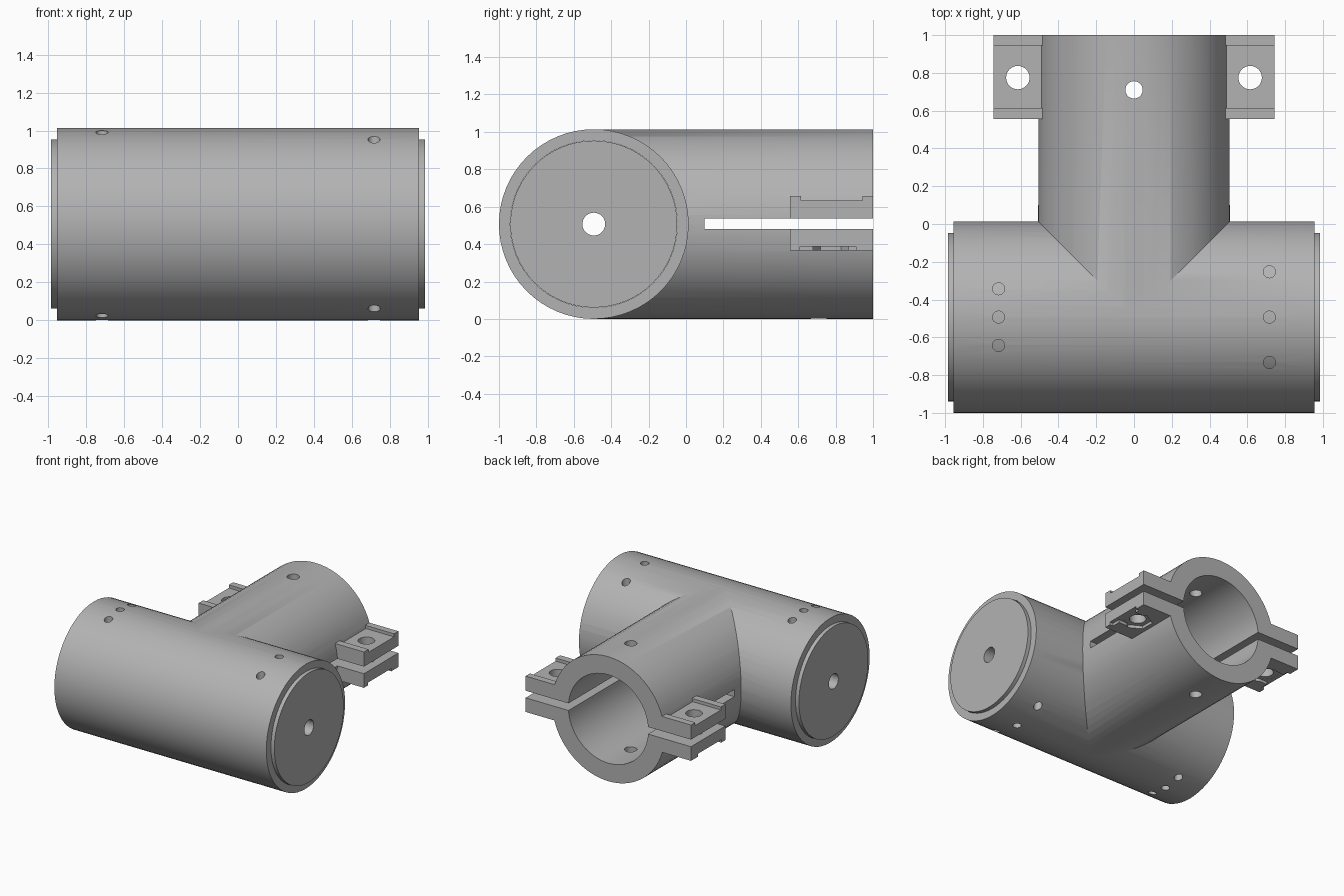
import bpy
import math
from mathutils import Vector

if "Cube" in bpy.data.objects:
    bpy.data.objects.remove(bpy.data.objects["Cube"], do_unlink=True)

R = 0.507          # outer radius of both tubes
CY, CZ = -0.493, 0.507
ROT = {"x": (0, math.pi / 2, 0), "y": (math.pi / 2, 0, 0), "z": (0, 0, 0)}

grey = bpy.data.materials.new("plain grey")
grey.use_nodes = True
grey.diffuse_color = (0.45, 0.45, 0.45, 1)
grey.node_tree.nodes["Principled BSDF"].inputs["Base Color"].default_value = (0.45, 0.45, 0.45, 1)


def finish(name):
    ob = bpy.context.object
    ob.name = name
    bpy.ops.object.transform_apply(location=True, rotation=True, scale=True)
    ob.data.materials.append(grey)
    return ob


def rod(name, axis, radius, start, end, sides=64):
    """Cylinder between two points lying along one axis."""
    a, b = Vector(start), Vector(end)
    bpy.ops.mesh.primitive_cylinder_add(vertices=sides, radius=radius, depth=(b - a).length,
                                        location=(a + b) / 2, rotation=ROT[axis])
    return finish(name)


def box(name, x, y, z):
    """Box from ranges on each axis."""
    bpy.ops.mesh.primitive_cube_add(size=1, location=[sum(r) / 2 for r in (x, y, z)])
    bpy.context.object.scale = [abs(r[1] - r[0]) for r in (x, y, z)]
    return finish(name)


def combine(target, tool, operation):
    mod = target.modifiers.new("join", "BOOLEAN")
    mod.operation = operation
    mod.solver = "EXACT"
    mod.object = tool
    bpy.context.view_layer.objects.active = target
    bpy.ops.object.modifier_apply(modifier=mod.name)
    bpy.data.objects.remove(tool, do_unlink=True)


def cut(target, tool):
    combine(target, tool, "DIFFERENCE")


def smooth(ob):
    bpy.ops.object.select_all(action="DESELECT")
    ob.select_set(True)
    bpy.context.view_layer.objects.active = ob
    bpy.ops.object.shade_smooth_by_angle(angle=math.radians(30))


# Crossing tubes
body = rod("tee_body", "x", R, (-0.955, CY, CZ), (0.955, CY, CZ))
combine(body, rod("branch", "y", R, (0, CY, CZ), (0, 1, CZ)), "UNION")

# Clamp lugs with a shallow channel on top and a nut seat underneath
for s in (-1, 1):
    lug = box("lug", (s * 0.40, s * 0.745), (0.557, 1.0), (0.365, 0.657))
    cut(lug, box("channel", (s * 0.3, s * 0.8), (0.615, 0.945), (0.632, 0.7)))
    cut(lug, box("outer_step", (s * 0.715, s * 0.8), (0.61, 0.91), (0.3, 0.388)))
    cut(lug, box("nut_slot", (s * 0.615, s * 0.8), (0.68, 0.87), (0.3, 0.388)))
    cut(lug, rod("nut_seat", "z", 0.11, (s * 0.615, 0.775, 0.3), (s * 0.615, 0.775, 0.389), 6))
    cut(lug, rod("bolt_hole", "z", 0.062, (s * 0.615, 0.775, 0), (s * 0.615, 0.775, 1), 32))
    combine(body, lug, "UNION")

# Hollow insides, clamp slit and branch pin hole
cut(body, rod("main_bore", "x", 0.447, (-1.2, CY, CZ), (1.2, CY, CZ)))
cut(body, rod("branch_bore", "y", 0.36, (0, 0.1, CZ), (0, 1.2, CZ)))
cut(body, box("slit", (-1, 1), (0.1, 1.2), (0.48, 0.538)))
cut(body, rod("pin_hole", "z", 0.046, (0, 0.71, -0.2), (0, 0.71, 1.2), 32))

# Rows of screw holes, top and bottom
for x, spread in ((-0.717, 0.15), (0.717, 0.24)):
    for k in (-1, 0, 1):
        y = CY + k * spread
        cut(body, rod("screw_hole", "z", 0.032, (x, y, -0.2), (x, y, 1.2), 24))
smooth(body)

# End plugs with a centre hole
for s, name in ((1, "left_plug"), (-1, "right_plug")):
    plug = rod(name, "x", 0.446, (s * 0.5, CY, CZ), (s * 0.985, CY, CZ))
    cut(plug, rod("axle_hole", "x", 0.061, (s * 0.3, CY, CZ), (s * 1.2, CY, CZ), 32))
    smooth(plug)
